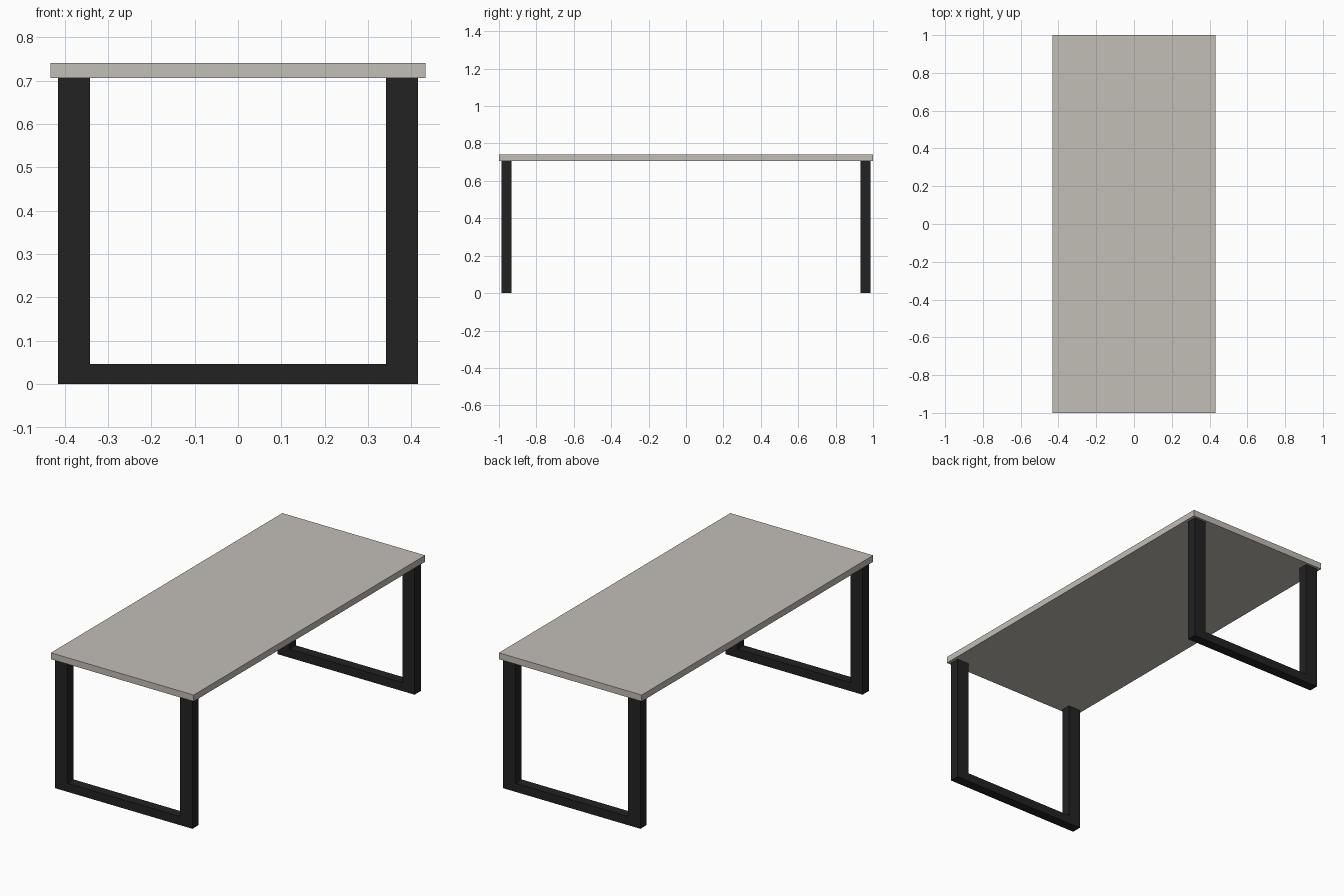
import bpy
import bmesh

if "Cube" in bpy.data.objects:
    bpy.data.objects.remove(bpy.data.objects["Cube"], do_unlink=True)


def make_material(name, rgb):
    mat = bpy.data.materials.new(name)
    mat.use_nodes = True
    mat.diffuse_color = (*rgb, 1)
    bsdf = mat.node_tree.nodes["Principled BSDF"]
    bsdf.inputs["Base Color"].default_value = (*rgb, 1)
    bsdf.inputs["Roughness"].default_value = 0.6
    return mat


def extrude_profile(name, profile, y0, y1, mat):
    """Extrude an x-z outline along y into a closed solid."""
    bm = bmesh.new()
    face = bm.faces.new([bm.verts.new((x, y0, z)) for x, z in profile])
    result = bmesh.ops.extrude_face_region(bm, geom=[face])
    moved = [g for g in result["geom"] if isinstance(g, bmesh.types.BMVert)]
    bmesh.ops.translate(bm, verts=moved, vec=(0, y1 - y0, 0))
    bmesh.ops.recalc_face_normals(bm, faces=bm.faces)
    mesh = bpy.data.meshes.new(name)
    bm.to_mesh(mesh)
    bm.free()
    mesh.materials.append(mat)
    obj = bpy.data.objects.new(name, mesh)
    bpy.context.collection.objects.link(obj)
    return obj


stone = make_material("warm grey top", (0.54, 0.51, 0.47))
black = make_material("black metal", (0.016, 0.016, 0.016))

HALF_W, TOP, UNDER = 0.432, 0.741, 0.706
OUTER, INNER, RAIL = 0.415, 0.341, 0.047

# Table top slab
extrude_profile("table_top",
                [(-HALF_W, UNDER), (HALF_W, UNDER), (HALF_W, TOP), (-HALF_W, TOP)],
                -1, 1, stone)

# U-shaped leg frames, one at each end
half = [(OUTER, 0), (OUTER, UNDER), (INNER, UNDER), (INNER, RAIL)]
outline = half + [(-x, z) for x, z in reversed(half)]
for name, side in (("front_leg_frame", -1), ("back_leg_frame", 1)):
    extrude_profile(name, outline, side * 0.933, side * 0.987, black)
